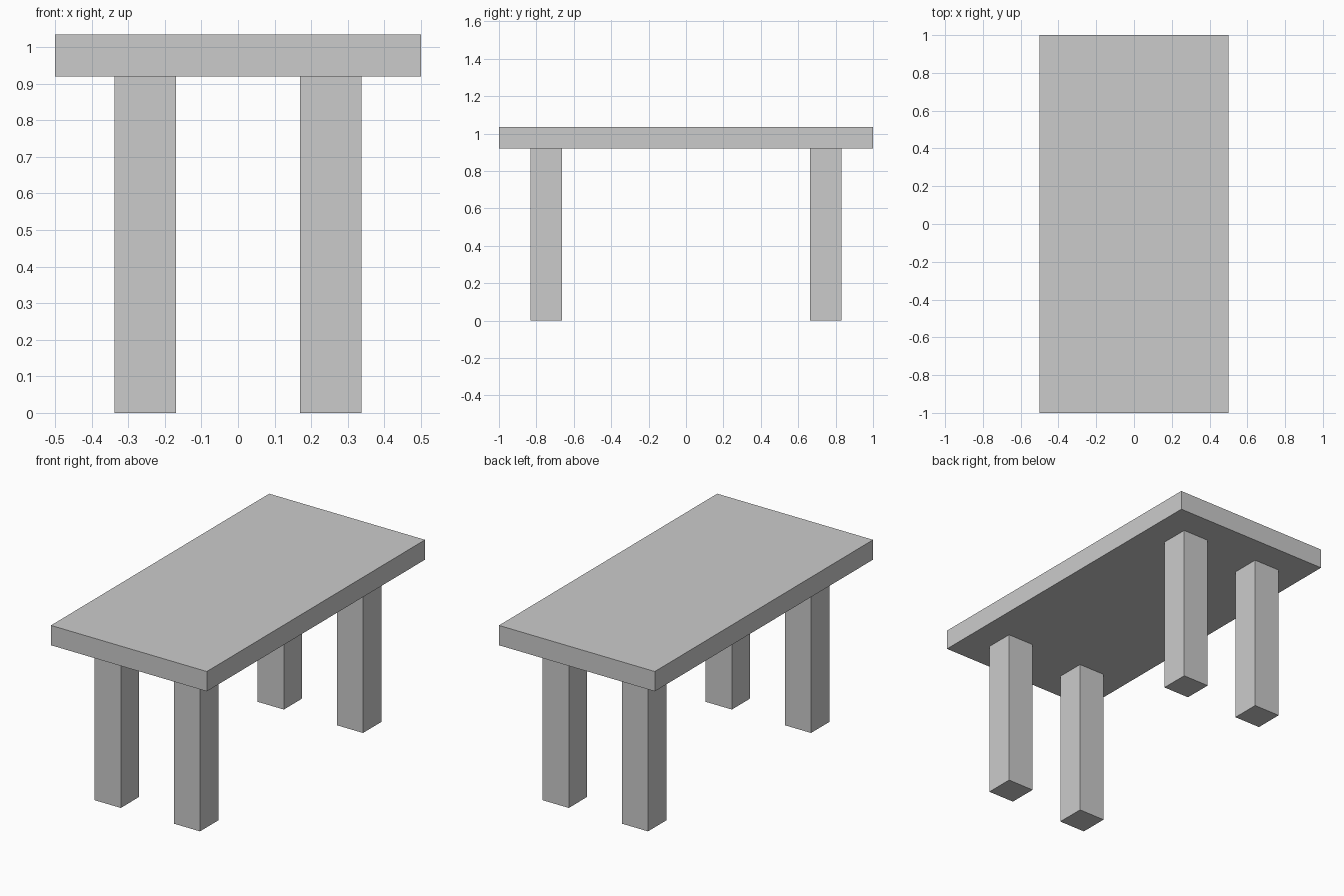
import bpy

if "Cube" in bpy.data.objects:
    bpy.data.objects.remove(bpy.data.objects["Cube"], do_unlink=True)

# Single plain grey
grey = bpy.data.materials.new("light_grey")
grey.use_nodes = True
grey.diffuse_color = (0.6, 0.6, 0.6, 1)
grey.node_tree.nodes["Principled BSDF"].inputs["Base Color"].default_value = grey.diffuse_color


def box(name, center, size):
    bpy.ops.mesh.primitive_cube_add(size=1, location=center)
    obj = bpy.context.object
    obj.name = name
    obj.scale = size
    bpy.ops.object.transform_apply(location=False, rotation=False, scale=True)
    obj.data.materials.append(grey)
    return obj


HEIGHT, THICKNESS = 1.035, 0.115
LEG_WIDTH = 0.168
leg_height = HEIGHT - THICKNESS

# Table top
box("table_top", (0, 0, HEIGHT - THICKNESS / 2), (1, 2, THICKNESS))

# Four square legs, mirrored about both axes
for side, sx in (("left", 1), ("right", -1)):
    for end, sy in (("front", -1), ("back", 1)):
        box(f"{end}_{side}_leg", (sx * 0.254, sy * 0.747, leg_height / 2),
            (LEG_WIDTH, LEG_WIDTH, leg_height))
